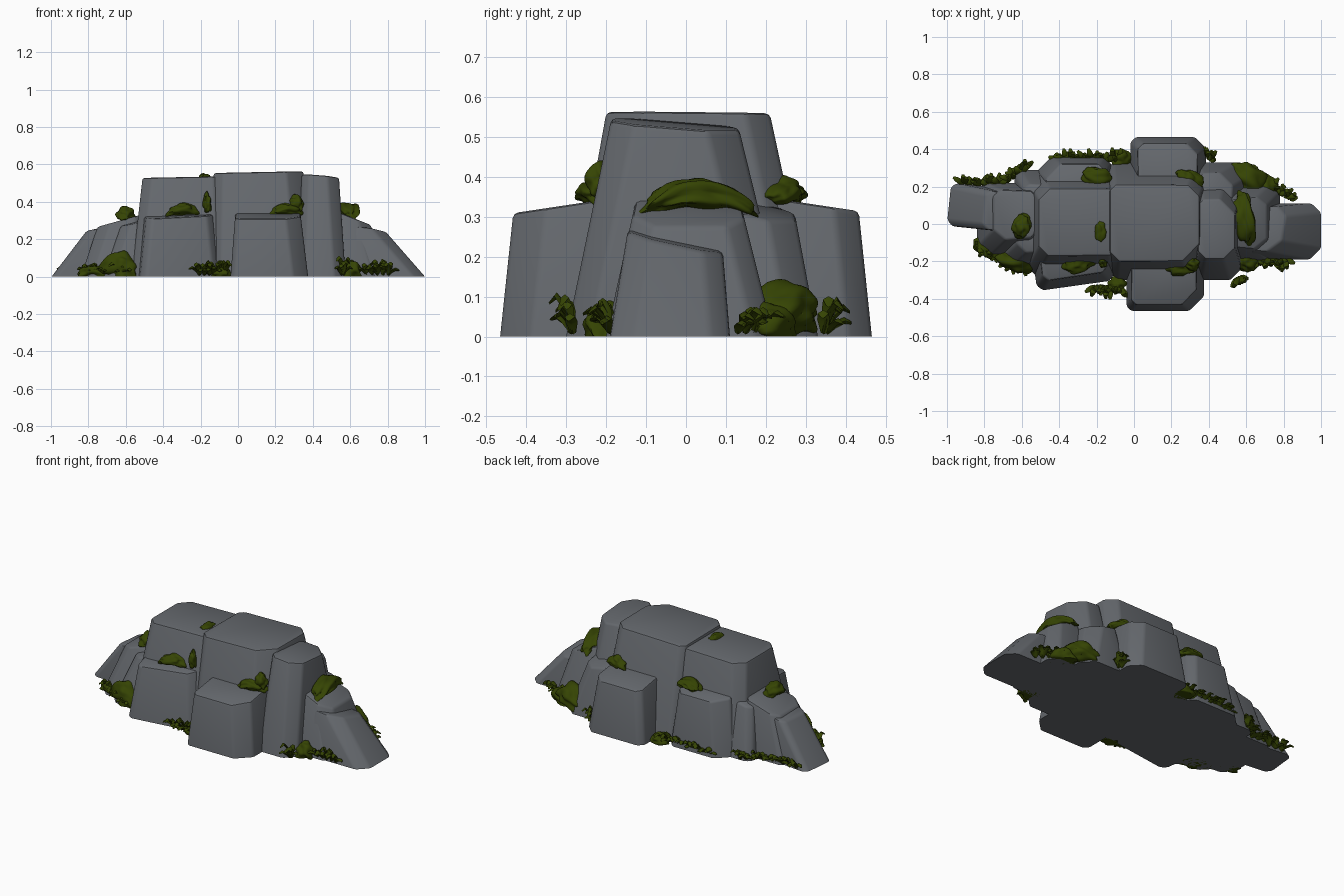
import bpy, bmesh, math, random
from mathutils import Vector, Matrix, noise

random.seed(4)
if "Cube" in bpy.data.objects:
    bpy.data.objects.remove(bpy.data.objects["Cube"])


def material(name, colour):
    mat = bpy.data.materials.new(name)
    mat.use_nodes = True
    mat.diffuse_color = colour
    mat.node_tree.nodes["Principled BSDF"].inputs["Base Color"].default_value = colour
    return mat


STONE = material("grey stone", (0.128, 0.138, 0.152, 1))
MOSS = material("moss green", (0.036, 0.058, 0.001, 1))


def finish(name, bm, mat, angle):
    mesh = bpy.data.meshes.new(name)
    bm.to_mesh(mesh)
    bm.free()
    mesh.materials.append(mat)
    obj = bpy.data.objects.new(name, mesh)
    bpy.context.collection.objects.link(obj)
    bpy.ops.object.select_all(action="DESELECT")
    obj.select_set(True)
    bpy.context.view_layer.objects.active = obj
    bpy.ops.object.shade_smooth_by_angle(angle=math.radians(angle))


def outline(rect, cuts):
    """Rectangle with its four corners cut off, counter-clockwise."""
    x0, x1, y0, y1 = rect
    corners = [Vector(p) for p in ((x0, y0), (x1, y0), (x1, y1), (x0, y1))]
    for i, cut in enumerate(cuts):
        here = corners[i]
        for other in (corners[i - 1], corners[(i + 1) % 4]):
            yield here + (other - here).normalized() * cut


def slice_off(bm, point, normal):
    """Remove everything beyond a plane and cap the opening."""
    geom = bm.verts[:] + bm.edges[:] + bm.faces[:]
    cut = bmesh.ops.bisect_plane(bm, geom=geom, plane_co=point, plane_no=normal, clear_outer=True)
    edges = [e for e in cut["geom_cut"] if isinstance(e, bmesh.types.BMEdge)]
    bmesh.ops.edgeloop_fill(bm, edges=edges)


def rock(name, base, top, height, tilt=(0, 0), cuts=(0.04, 0.04, 0.04, 0.04), turn=0):
    """Tapered boulder with planar sides, a tilted top and rounded edges."""
    bm = bmesh.new()
    centre = Vector(((top[0] + top[1]) / 2, (top[2] + top[3]) / 2, height))
    peak = abs(tilt[0]) * (top[1] - top[0]) / 2 + abs(tilt[1]) * (top[3] - top[2]) / 2
    for z in (-0.05, height + peak + 0.002):
        t = z / height
        rect = [b + (a - b) * t for a, b in zip(top, base)]
        for p in outline(rect, cuts):
            bm.verts.new((p.x, p.y, z))
    bmesh.ops.convex_hull(bm, input=bm.verts)
    bmesh.ops.dissolve_limit(bm, angle_limit=math.radians(1), verts=bm.verts, edges=bm.edges)
    slice_off(bm, centre, Vector((-tilt[0], -tilt[1], 1)))
    bmesh.ops.bevel(bm, geom=bm.edges[:], offset=0.012, segments=2, profile=0.5,
                    affect="EDGES", clamp_overlap=True)
    slice_off(bm, Vector((0, 0, 0)), Vector((0, 0, -1)))
    middle = Vector(((base[0] + base[1]) / 2, (base[2] + base[3]) / 2, 0))
    bmesh.ops.rotate(bm, verts=bm.verts, cent=middle, matrix=Matrix.Rotation(math.radians(turn), 3, "Z"))
    bmesh.ops.recalc_face_normals(bm, faces=bm.faces)
    finish(name, bm, STONE, 35)


# Tall middle row
rock("centre_boulder", (-0.14, 0.4, -0.3, 0.33), (-0.13, 0.35, -0.2, 0.21), 0.557,
     (0.02, -0.01), (0.05, 0.09, 0.06, 0.03))
rock("left_boulder", (-0.57, -0.08, -0.28, 0.29), (-0.51, -0.1, -0.17, 0.19), 0.532,
     (0.02, 0), (0.05, 0.03, 0.03, 0.06))
rock("right_boulder", (0.32, 0.575, -0.3, 0.26), (0.34, 0.54, -0.19, 0.13), 0.53,
     (-0.08, -0.08), (0.04, 0.06, 0.08, 0.03))
# Lower front and back boulders
rock("front_boulder", (-0.04, 0.375, -0.465, -0.1), (-0.015, 0.335, -0.43, -0.15), 0.33,
     (0, 0.15), (0.025, 0.08, 0.03, 0.03))
rock("back_boulder", (-0.02, 0.385, 0.1, 0.465), (0.02, 0.34, 0.15, 0.43), 0.335,
     (0, -0.15), (0.03, 0.03, 0.06, 0.03))
rock("front_left_boulder", (-0.54, -0.11, -0.33, -0.03), (-0.5, -0.14, -0.28, -0.08), 0.33,
     (0.05, 0.12), (0.03, 0.04, 0.03, 0.03), 8)
rock("back_left_boulder", (-0.52, -0.12, 0.05, 0.36), (-0.47, -0.15, 0.1, 0.32), 0.34,
     (0, -0.15), (0.03, 0.03, 0.04, 0.08))
rock("back_right_boulder", (0.3, 0.62, 0.0, 0.33), (0.34, 0.52, 0.05, 0.27), 0.32,
     (-0.2, -0.2), (0.03, 0.03, 0.07, 0.03))
# Descending steps at both ends
rock("right_step", (0.48, 0.78, -0.2, 0.22), (0.5, 0.7, -0.13, 0.14), 0.32,
     (-0.4, 0), (0.03, 0.06, 0.05, 0.03))
rock("left_step", (-0.84, -0.5, -0.18, 0.22), (-0.74, -0.52, -0.08, 0.18), 0.3,
     (0.28, 0), (0.06, 0.03, 0.03, 0.04))
rock("left_front_step", (-0.72, -0.46, -0.24, 0.0), (-0.62, -0.48, -0.15, -0.02), 0.29,
     (0.25, 0.1), (0.05, 0.03, 0.03, 0.03))
rock("left_back_step", (-0.64, -0.44, 0.05, 0.29), (-0.59, -0.46, 0.1, 0.21), 0.31,
     (0.2, -0.1), (0.03, 0.03, 0.03, 0.03))
rock("right_end", (0.56, 1.0, -0.19, 0.11), (0.6, 0.79, -0.15, 0.09), 0.24,
     (-0.1, -0.2), (0.03, 0.06, 0.05, 0.03))
rock("left_end", (-0.99, -0.6, -0.03, 0.2), (-0.79, -0.66, -0.03, 0.18), 0.26,
     (0.2, 0), (0.03, 0.03, 0.03, 0.025), -6)


def moss(name, place, size, turn=0, droop=0.25):
    """Lumpy cushion whose ends sag over the stone below."""
    bm = bmesh.new()
    bmesh.ops.create_icosphere(bm, subdivisions=4, radius=1)
    for v in bm.verts:
        lump = 1 + 0.35 * noise.noise(v.co * 1.8 + Vector(place) * 9)
        p = v.co * lump
        sag = droop * size[0] * p.x ** 2
        v.co = (p.x * size[0], p.y * size[1], p.z * size[2] - sag)
    bm.transform(Matrix.Translation(place) @ Matrix.Rotation(math.radians(turn), 4, "Z"))
    for v in bm.verts:
        v.co.z = max(v.co.z, 0)
    finish(name, bm, MOSS, 50)


# Cushions on the ledges
moss("front_left_ledge_moss", (-0.295, -0.205, 0.36), (0.09, 0.05, 0.032), 10)
moss("front_ledge_moss", (0.26, -0.23, 0.362), (0.085, 0.045, 0.03), 15)
moss("front_ledge_moss_clump", (0.31, -0.215, 0.39), (0.04, 0.035, 0.045))
moss("back_ledge_moss", (0.3, 0.242, 0.365), (0.075, 0.045, 0.032), -20)
moss("back_left_ledge_moss", (-0.2, 0.25, 0.36), (0.08, 0.05, 0.03), -10)
moss("left_step_moss", (-0.6, -0.01, 0.335), (0.07, 0.045, 0.04), 75)
moss("right_step_moss", (0.59, 0.025, 0.358), (0.145, 0.055, 0.036), 98, 0.32)
moss("front_crevice_moss", (-0.165, -0.205, 0.39), (0.022, 0.03, 0.055))
moss("top_crevice_moss", (-0.18, -0.04, 0.53), (0.035, 0.05, 0.022))
# Cushions on the ground
moss("left_ground_moss", (-0.63, -0.19, 0.05), (0.11, 0.07, 0.08), -25)
moss("left_outer_ground_moss", (-0.77, -0.13, 0.025), (0.09, 0.05, 0.04), -20)
moss("right_ground_moss", (0.6, 0.235, 0.07), (0.12, 0.085, 0.065), -30)
moss("right_outer_ground_moss", (0.7, 0.2, 0.03), (0.08, 0.06, 0.05), -40)
moss("right_front_ground_moss", (0.6, -0.2, 0.03), (0.06, 0.05, 0.055), -10)
moss("front_ground_moss", (-0.09, -0.32, 0.02), (0.05, 0.04, 0.035))
moss("back_ground_moss", (-0.07, 0.35, 0.02), (0.06, 0.05, 0.04))


def leaf(bm, root, heading, length, rise):
    """Plump curling leaf with a diamond section."""
    out = Vector((math.cos(heading), math.sin(heading), 0))
    side = Vector((-out.y, out.x, 0))
    rings = []
    for t, width in ((0, 0.5), (0.35, 1), (0.7, 0.85), (1, 0.4)):
        mid = root + out * length * t + Vector((0, 0, rise * math.sin(t * 2.2)))
        w = 0.016 * width
        offsets = (side * w, Vector((0, 0, w * 0.6)), -side * w, Vector((0, 0, -w * 0.6)))
        rings.append([bm.verts.new(mid + o) for o in offsets])
    for low, high in zip(rings, rings[1:]):
        for i in range(4):
            j = (i + 1) % 4
            bm.faces.new((low[i], low[j], high[j], high[i]))
    bm.faces.new(rings[0][::-1])
    bm.faces.new(rings[-1])


def tufts(name, start, end, heading, count, tall=0.05):
    """Row of small plants along the foot of the rocks."""
    bm = bmesh.new()
    a, b = Vector((*start, 0.01)), Vector((*end, 0.01))
    for i in range(count):
        root = a.lerp(b, (i + 0.5) / count)
        for spread in (-1.1, -0.4, 0.3, 1.0):
            turn = math.radians(heading) + spread + random.uniform(-0.3, 0.3)
            leaf(bm, root, turn, random.uniform(0.03, 0.07), random.uniform(0.4, 1.2) * tall)
    bmesh.ops.recalc_face_normals(bm, faces=bm.faces)
    finish(name, bm, MOSS, 60)


# Plants growing round the foot
tufts("left_front_tufts", (-0.84, -0.1), (-0.57, -0.24), -115, 9)
tufts("left_back_tufts", (-0.93, 0.215), (-0.7, 0.205), 95, 5)
tufts("left_back_corner_tufts", (-0.69, 0.21), (-0.57, 0.31), 115, 5)
tufts("back_tufts", (-0.42, 0.34), (-0.06, 0.34), 90, 10)
tufts("right_back_tufts", (0.58, 0.28), (0.85, 0.12), 65, 8)
tufts("back_corner_tufts", (0.38, 0.36), (0.41, 0.34), 60, 2, 0.07)
tufts("front_tufts", (-0.22, -0.33), (-0.06, -0.34), -95, 6, 0.06)
tufts("right_front_tufts", (0.67, -0.19), (0.82, -0.19), -80, 5, 0.07)
tufts("front_corner_tufts", (0.55, -0.29), (0.57, -0.28), -60, 2, 0.08)
